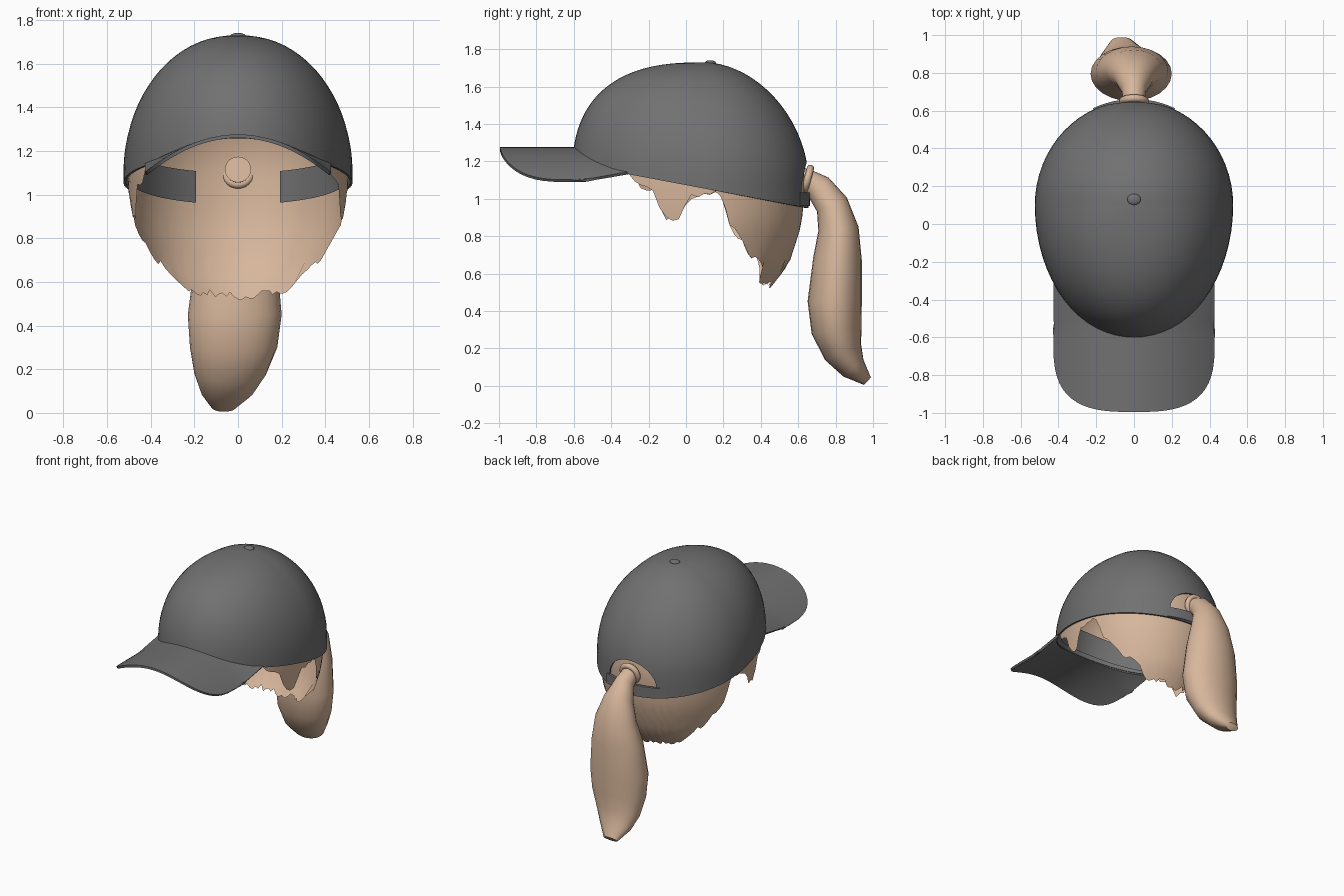
import bpy, bmesh, math, random
from mathutils import Vector

if "Cube" in bpy.data.objects:
    bpy.data.objects.remove(bpy.data.objects["Cube"])
random.seed(4)


def material(name, rgb):
    m = bpy.data.materials.new(name)
    m.diffuse_color = (*rgb, 1)
    m.use_nodes = True
    m.node_tree.nodes["Principled BSDF"].inputs["Base Color"].default_value = m.diffuse_color
    return m


GREY = material("cap grey", (0.165, 0.165, 0.165))
TAN = material("hair tan", (0.68, 0.47, 0.33))


def lerp_table(table, v):
    for (a, p), (b, q) in zip(table, table[1:]):
        if a <= v <= b:
            return p + (q - p) * (v - a) / (b - a)
    return table[0][1] if v < table[0][0] else table[-1][1]


def build(name, rows, mat, closed=True, caps=False):
    """Skin a list of equal-length point rows into an object."""
    bm = bmesh.new()
    vs = [[bm.verts.new(p) for p in r] for r in rows]
    n = len(rows[0])
    for lo, hi in zip(vs, vs[1:]):
        for i in range(n if closed else n - 1):
            j = (i + 1) % n
            bm.faces.new((lo[i], lo[j], hi[j], hi[i]))
    if caps:
        bm.faces.new(vs[0])
        bm.faces.new(vs[-1])
    bmesh.ops.remove_doubles(bm, verts=bm.verts[:], dist=1e-4)
    bmesh.ops.recalc_face_normals(bm, faces=bm.faces[:])
    me = bpy.data.meshes.new(name)
    bm.to_mesh(me)
    bm.free()
    me.materials.append(mat)
    ob = bpy.data.objects.new(name, me)
    bpy.context.collection.objects.link(ob)
    return ob


def finish(ob, thick=0, offset=-1, cutter=None, angle=40):
    if thick:
        s = ob.modifiers.new("thickness", 'SOLIDIFY')
        s.thickness, s.offset = thick, offset
    if cutter:
        b = ob.modifiers.new("opening", 'BOOLEAN')
        b.operation, b.object, b.solver = 'DIFFERENCE', cutter, 'EXACT'
    bpy.ops.object.select_all(action='DESELECT')
    ob.select_set(True)
    bpy.context.view_layer.objects.active = ob
    if ob.modifiers:
        bpy.ops.object.convert(target='MESH')
    bpy.ops.object.shade_smooth_by_angle(angle=math.radians(angle))
    return ob


# Head-shaped surface: angle a is 0 at the back, pi at the front
NECK = [(0.5, 0.62), (0.65, 0.84), (0.85, 0.96), (0.95, 0.985), (1.1, 1.0)]


def head(a, z, scale=1.0, neck=False):
    c = math.cos(a)
    p = 2 + 0.6 * max(0, -c) - 0.15 * max(0, c)
    s = min(1, max(0, (z - 1.1) / (0.63 * scale)))
    k = (1 - s ** p) ** (1 / p) * scale
    if neck:
        k *= lerp_table(NECK, z)
    return Vector((0.525 * math.sin(a) * k, 0.1 + (0.555 if c > 0 else 0.71) * c * k, z))


def rim(a):
    q = head(a, 1.1)
    if q.y < -0.3:
        return 1.26 - 0.13 * (q.x / 0.434) ** 2
    return 1.13 - 0.18 * (q.y + 0.3) / 0.955


def dome(hem, scale, n, rows, neck=False):
    top = 1.1 + 0.63 * scale
    angles = [2 * math.pi * i / n for i in range(n)]
    hems = [hem(a) for a in angles]
    out = []
    for r in range(rows + 1):
        f = math.sin(r / rows * math.pi / 2)
        out.append([head(a, h + (top - h) * f, scale, neck) for a, h in zip(angles, hems)])
    return out


# Cap crown with the arched opening at the back
arch = [(0.19 * math.cos(t * math.pi / 16), 1.035 + 0.16 * math.sin(t * math.pi / 16)) for t in range(17)]
cutter = build("opening_cutter", [[(x, y, z) for x, z in arch] for y in (0.4, 0.9)], GREY, caps=True)
cutter.hide_render = True
crown = build("cap_crown", dome(rim, 1.0, 64, 20), GREY)
finish(crown, 0.012, cutter=cutter)
bpy.data.objects.remove(cutter)

# Brim: arched sheet following the crown front
brim_rows = []
for j in range(11):
    row = []
    for i in range(33):
        x = 0.422 * math.sin((i / 16 - 1) * math.pi / 2)
        u = min(1, abs(x) / 0.422)
        y0 = 0.115 - 0.71 * math.sqrt(1 - (x / 0.525) ** 2)
        y1 = -0.62 - 0.375 * (1 - u ** 3) ** (1 / 3)
        y = y0 + (y1 - y0) * j / 10
        lift = 0.04 * u * u * max(0, (y + 0.55) / 0.23)
        row.append((x, y, 1.268 - 0.172 * u * u + lift))
    brim_rows.append(row)
finish(build("brim", brim_rows, GREY, closed=False), 0.016, 0)

# Sweatband inside the cap, and the adjusting strap under the opening
band = [math.radians(23 + 314 * i / 60) for i in range(61)]
finish(build("sweatband", [[head(a, rim(a) + d, 0.935) for a in band]
                           for d in (0.005, 0.08, 0.15)], GREY, closed=False))
strap = [math.radians(-24 + 4 * i) for i in range(13)]
finish(build("strap", [[head(a, z, 1.012) for a in strap] for z in (0.962, 1.035)],
             GREY, closed=False), 0.012)

# Button on top
bpy.ops.mesh.primitive_uv_sphere_add(segments=20, ring_count=10, radius=1, location=(0, 0.13, 1.727))
button = bpy.context.object
button.name = "button"
button.scale = (0.036, 0.03, 0.014)
button.data.materials.append(GREY)
finish(button)

# Hair shell: ragged hem with nape and sideburns (degrees from the back)
HEM = [(0, 0.53), (38, 0.56), (50, 0.66), (60, 0.71), (74, 0.85), (80, 1.0), (84, 1.04),
       (95, 1.02), (98, 0.98), (101, 0.89), (109, 0.89), (111, 0.95), (114, 1.03),
       (125, 1.11), (135, 1.26), (180, 1.34)]


def hair_hem(a):
    d = math.degrees(a)
    return lerp_table(HEM, min(d, 360 - d)) + random.uniform(-0.018, 0.018)


finish(build("hair", dome(hair_hem, 0.965, 120, 24, True), TAN))

# Ponytail: y, z, half depth, half width, x offset
TAIL = [(0.59, 1.115, .06, .06, 0), (0.645, 1.105, .055, .055, 0), (0.71, 1.06, .075, .065, 0),
        (0.78, 0.97, .088, .105, 0), (0.815, 0.84, .108, .15, 0), (0.81, 0.68, .13, .19, -.01),
        (0.795, 0.45, .145, .215, -.015), (0.805, 0.3, .135, .2, -.02),
        (0.84, 0.18, .105, .165, -.035), (0.895, 0.095, .07, .12, -.05),
        (0.97, 0.025, .027, .055, -.065)]
tail_rows = []
for i, (y, z, t, w, cx) in enumerate(TAIL):
    a, b = TAIL[max(0, i - 1)], TAIL[min(len(TAIL) - 1, i + 1)]
    d = Vector((b[0] - a[0], b[1] - a[1])).normalized()
    tail_rows.append([(cx + w * math.cos(q), y - d.y * t * math.sin(q), z + d.x * t * math.sin(q))
                      for q in (2 * math.pi * k / 24 for k in range(24))])
finish(build("ponytail", tail_rows, TAN, caps=True), angle=60)

# Hair tie around the ponytail root
bpy.ops.mesh.primitive_torus_add(major_segments=28, minor_segments=10, major_radius=0.06,
                                 minor_radius=0.02, location=(0, 0.65, 1.105),
                                 rotation=(math.radians(75), 0, 0))
tie = bpy.context.object
tie.name = "hair_tie"
tie.data.materials.append(TAN)
finish(tie)
